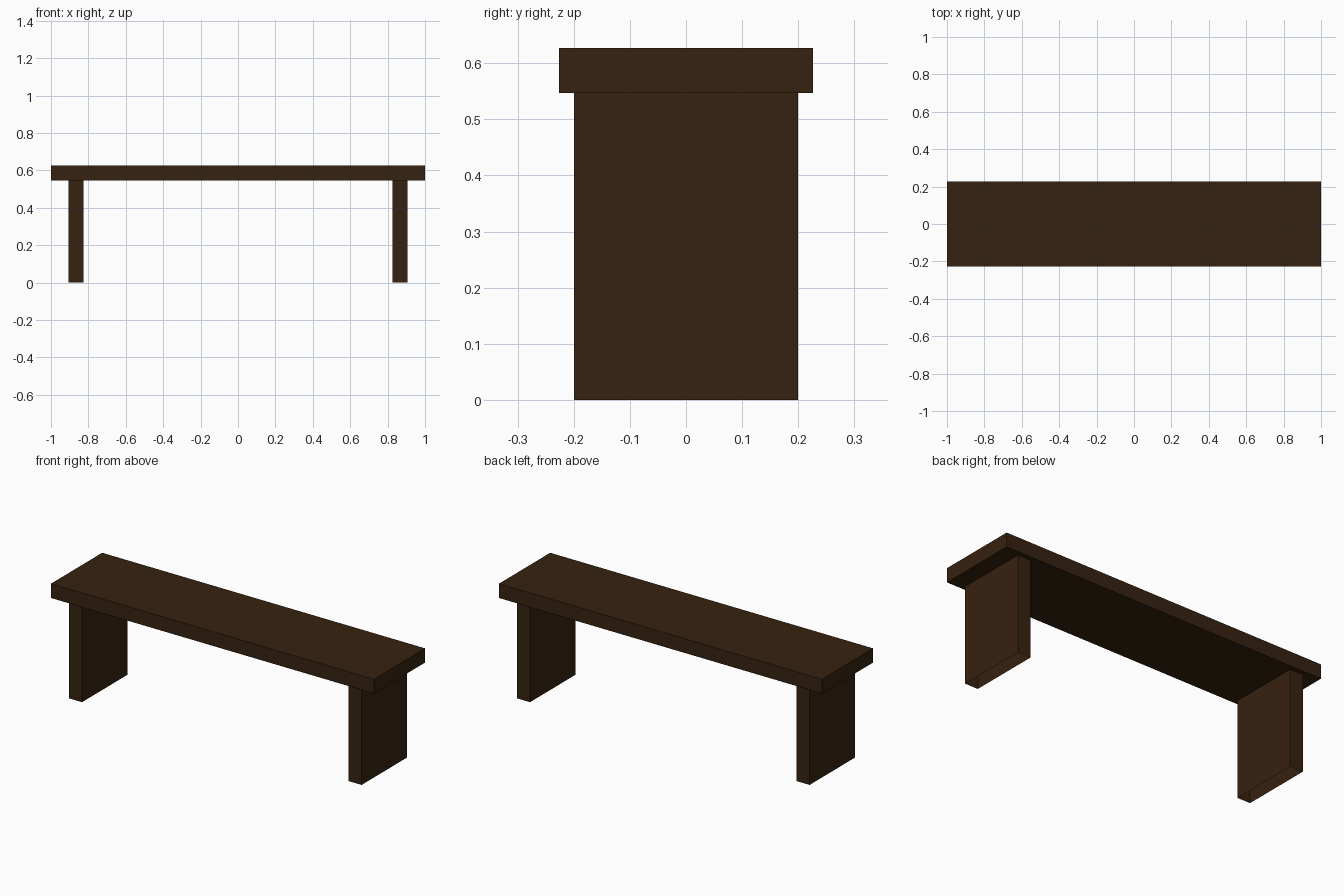
import bpy
import bmesh
from mathutils import Matrix, Vector

cube = bpy.data.objects.get("Cube")
if cube:
    bpy.data.objects.remove(cube, do_unlink=True)

# Dark stained wood
wood = bpy.data.materials.new("dark_wood")
wood.use_nodes = True
color = (0.037, 0.016, 0.005, 1)
wood.diffuse_color = color
shader = next(n for n in wood.node_tree.nodes if n.type == 'BSDF_PRINCIPLED')
shader.inputs["Base Color"].default_value = color
shader.inputs["Roughness"].default_value = 0.8


def board(name, center, size, open_ends=False):
    """Box board; open_ends leaves out the top and bottom faces."""
    bm = bmesh.new()
    bmesh.ops.create_cube(bm, size=1, matrix=Matrix.Diagonal(Vector(size).to_4d()))
    if open_ends:
        bm.normal_update()
        ends = [f for f in bm.faces if abs(f.normal.z) > 0.5]
        bmesh.ops.delete(bm, geom=ends, context='FACES_ONLY')
    mesh = bpy.data.meshes.new(name)
    bm.to_mesh(mesh)
    bm.free()
    mesh.materials.append(wood)
    obj = bpy.data.objects.new(name, mesh)
    obj.location = center
    bpy.context.collection.objects.link(obj)
    return obj


height, thick = 0.627, 0.08
leg_height = height - thick

# Seat plank
board("seat", (0, 0, height - thick / 2), (2, 0.453, thick))

# Panel legs, hollow and open underneath
for side, sign in (("left", 1), ("right", -1)):
    board(side + "_leg", (sign * 0.866, 0, leg_height / 2),
          (thick, 0.4, leg_height), open_ends=True)
